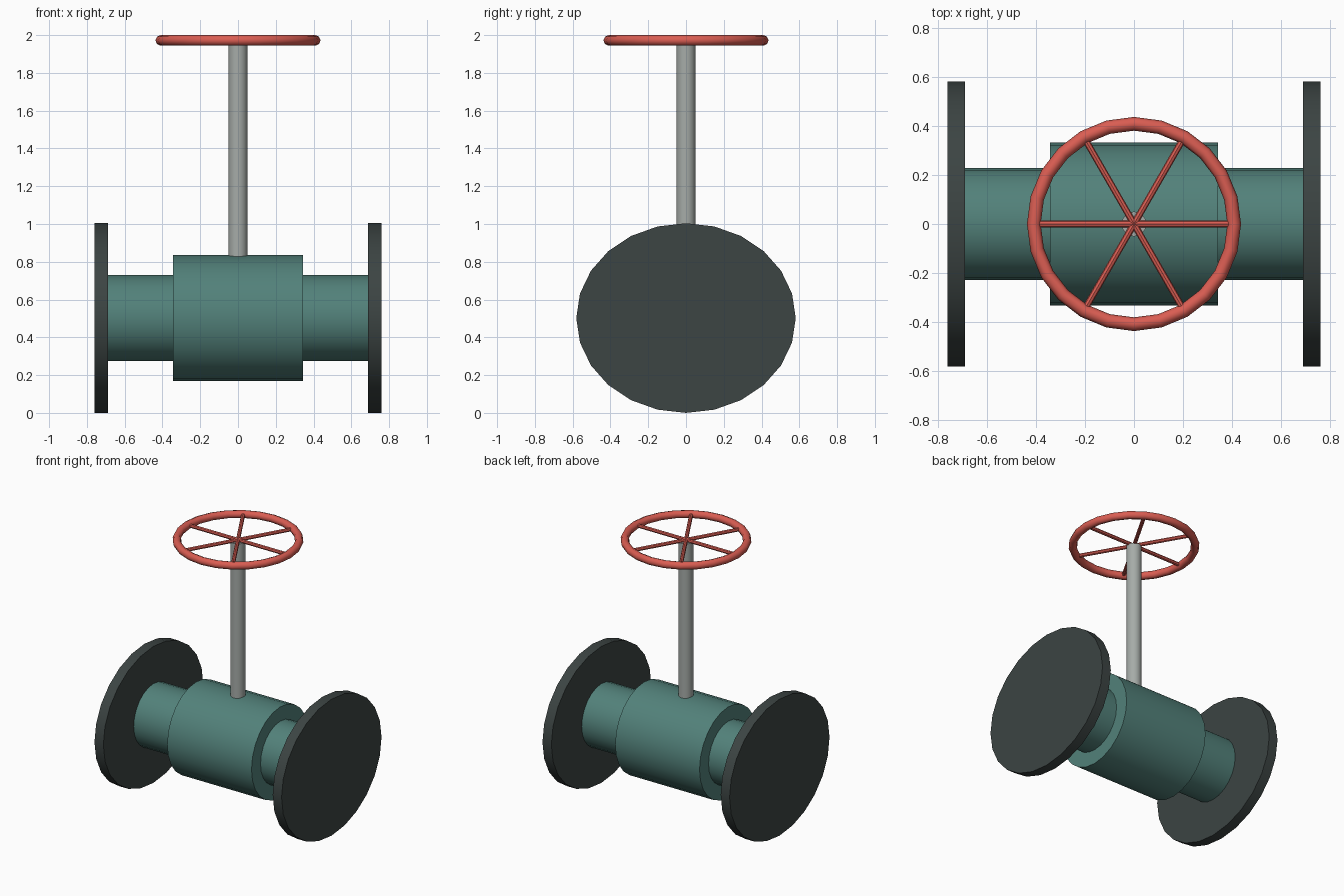
import bpy
from math import pi, radians

if "Cube" in bpy.data.objects:
    bpy.data.objects.remove(bpy.data.objects["Cube"])

AXIS_Z = 0.502          # height of the pipe axis
WHEEL_Z = 1.972         # height of the handwheel plane
ALONG_X = (0, pi / 2, 0)


def material(name, rgb):
    mat = bpy.data.materials.new(name)
    mat.diffuse_color = (*rgb, 1)
    mat.use_nodes = True
    mat.node_tree.nodes["Principled BSDF"].inputs["Base Color"].default_value = mat.diffuse_color
    return mat


teal = material("teal_paint", (0.085, 0.22, 0.195))
dark = material("dark_iron", (0.045, 0.058, 0.056))
red = material("red_paint", (0.70, 0.11, 0.085))
steel = material("steel", (0.38, 0.41, 0.39))


def finish(name, mat, angle=35):
    obj = bpy.context.object
    obj.name = name
    obj.data.materials.append(mat)
    bpy.ops.object.shade_smooth_by_angle(angle=radians(angle))
    return obj


def cylinder(name, mat, radius, length, location, rotation=(0, 0, 0), sides=24):
    bpy.ops.mesh.primitive_cylinder_add(vertices=sides, radius=radius, depth=length,
                                        location=location, rotation=rotation)
    return finish(name, mat)


# Valve body and the pipe running through it
cylinder("valve_body", teal, 0.333, 0.686, (0, 0, AXIS_Z), ALONG_X)
cylinder("pipe", teal, 0.228, 1.40, (0, 0, AXIS_Z), ALONG_X)

# End flanges, slightly wider than tall (local x is world z)
for side, name in ((-1, "flange_left"), (1, "flange_right")):
    flange = cylinder(name, dark, 1, 0.072, (side * 0.725, 0, AXIS_Z), ALONG_X)
    flange.scale = (0.502, 0.581, 1)

# Stem
bottom, top = 0.80, 1.965
cylinder("stem", steel, 0.051, top - bottom, (0, 0, (top + bottom) / 2), sides=16)

# Handwheel rim
bpy.ops.mesh.primitive_torus_add(major_segments=24, minor_segments=8, major_radius=0.409,
                                 minor_radius=0.028, location=(0, 0, WHEEL_Z))
finish("handwheel_rim", red, 60)

# Three bars crossing at the hub give six spokes
for i in range(3):
    cylinder(f"spoke_bar_{i + 1}", red, 0.0135, 0.772, (0, 0, WHEEL_Z),
             (0, pi / 2, i * pi / 3), sides=8)
